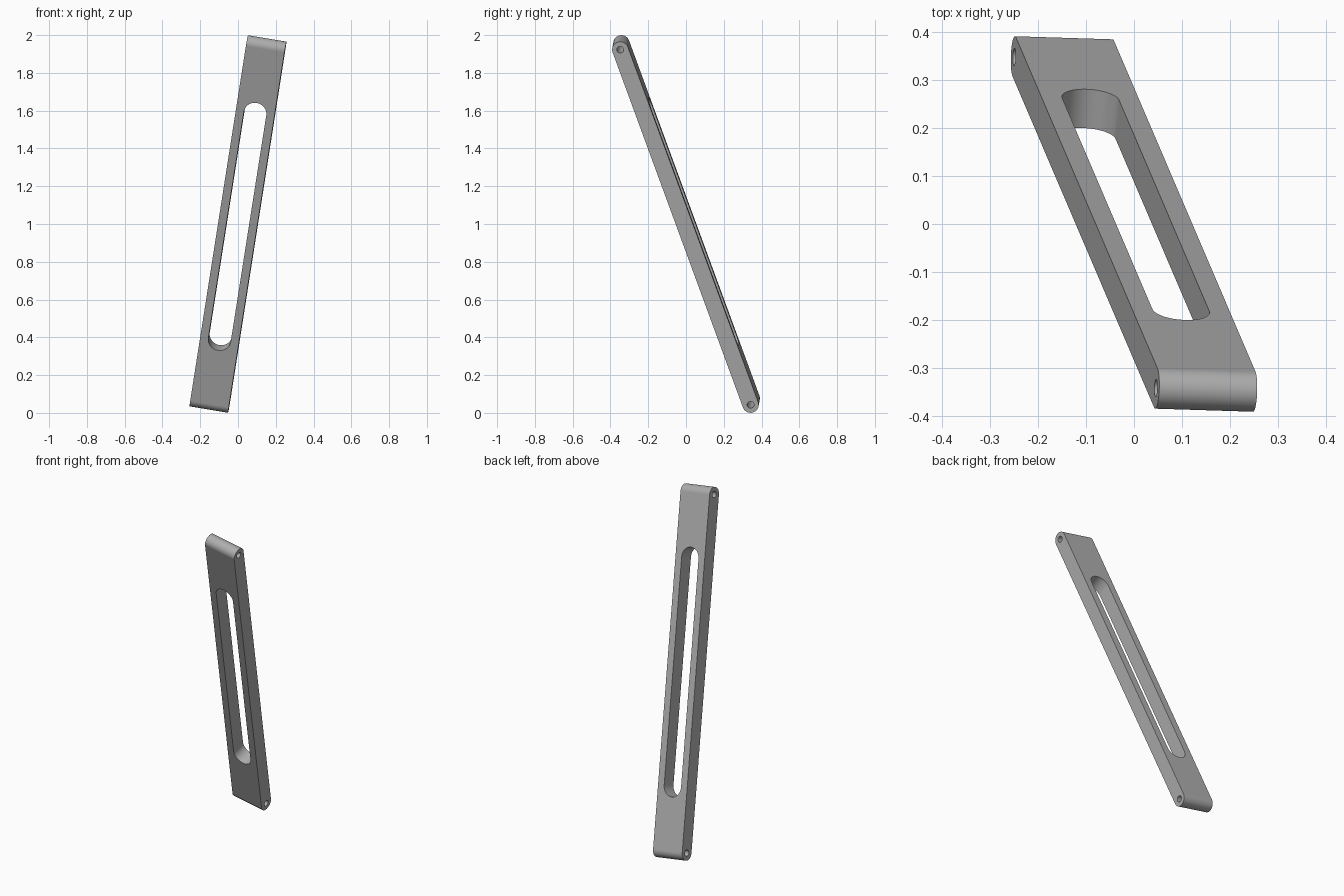
import bpy, bmesh, math
from mathutils import Matrix, Vector

cube = bpy.data.objects.get("Cube")
if cube:
    bpy.data.objects.remove(cube, do_unlink=True)

# Bar dimensions and leaning axes: across the bar, through it, along it
WIDTH, RADIUS, PIN_SPAN = 0.207, 0.043, 2.024
SLOT_RADIUS, SLOT_HALF, PIN_RADIUS = 0.06, 0.705, 0.018
along = Vector((0.295, -0.69, 1.88)).normalized()
across = Vector((0.205, -0.008, -0.03))
across = (across - along * across.dot(along)).normalized()
through = along.cross(across)
pose = Matrix.Translation((0, 0, 1)) @ Matrix((across, through, along)).transposed().to_4x4()

grey = bpy.data.materials.new("Mid grey")
grey.use_nodes = True
grey.diffuse_color = (0.42, 0.42, 0.42, 1)
grey.node_tree.nodes["Principled BSDF"].inputs["Base Color"].default_value = grey.diffuse_color


def rounded_prism(name, half, radius, depth, turn=0, z=0, steps=32):
    """Long shape with round ends up and down z, extruded along local x."""
    bm = bmesh.new()
    ring = []
    for end in (1, -1):
        for i in range(steps + 1):
            a = math.pi * i / steps
            ring.append(bm.verts.new((-depth / 2, end * radius * math.cos(a),
                                      end * (half + radius * math.sin(a)))))
    face = bm.faces.new(ring)
    new = bmesh.ops.extrude_face_region(bm, geom=[face])["geom"]
    bmesh.ops.translate(bm, vec=(depth, 0, 0),
                        verts=[v for v in new if isinstance(v, bmesh.types.BMVert)])
    bmesh.ops.remove_doubles(bm, verts=bm.verts, dist=1e-5)
    bmesh.ops.recalc_face_normals(bm, faces=bm.faces)
    bm.transform(Matrix.Translation((0, 0, z)) @ Matrix.Rotation(turn, 4, 'Z'))
    mesh = bpy.data.meshes.new(name)
    bm.to_mesh(mesh)
    bm.free()
    mesh.materials.append(grey)
    obj = bpy.data.objects.new(name, mesh)
    bpy.context.collection.objects.link(obj)
    return obj


# Link bar, with its long slot and a pin hole across each end
bar = rounded_prism("link_bar", PIN_SPAN / 2, RADIUS, WIDTH)
cutters = [rounded_prism("slot_cutter", SLOT_HALF - SLOT_RADIUS, SLOT_RADIUS, 0.3, math.pi / 2)]
for side in (1, -1):
    cutters.append(rounded_prism("pin_cutter", 0, PIN_RADIUS, 0.4, 0, side * PIN_SPAN / 2, 16))

bpy.ops.object.select_all(action='DESELECT')
bar.select_set(True)
bpy.context.view_layer.objects.active = bar
for cutter in cutters:
    cutter.hide_render = True
    mod = bar.modifiers.new("Cut", 'BOOLEAN')
    mod.operation, mod.solver, mod.object = 'DIFFERENCE', 'EXACT', cutter
    bpy.ops.object.modifier_apply(modifier=mod.name)
for cutter in cutters:
    bpy.data.objects.remove(cutter, do_unlink=True)

# Smooth round surfaces, keep the broad faces flat
bpy.ops.object.shade_smooth_by_angle(angle=math.radians(30))
for poly in bar.data.polygons:
    if poly.area > 0.02:
        poly.use_smooth = False
bar.matrix_world = pose
